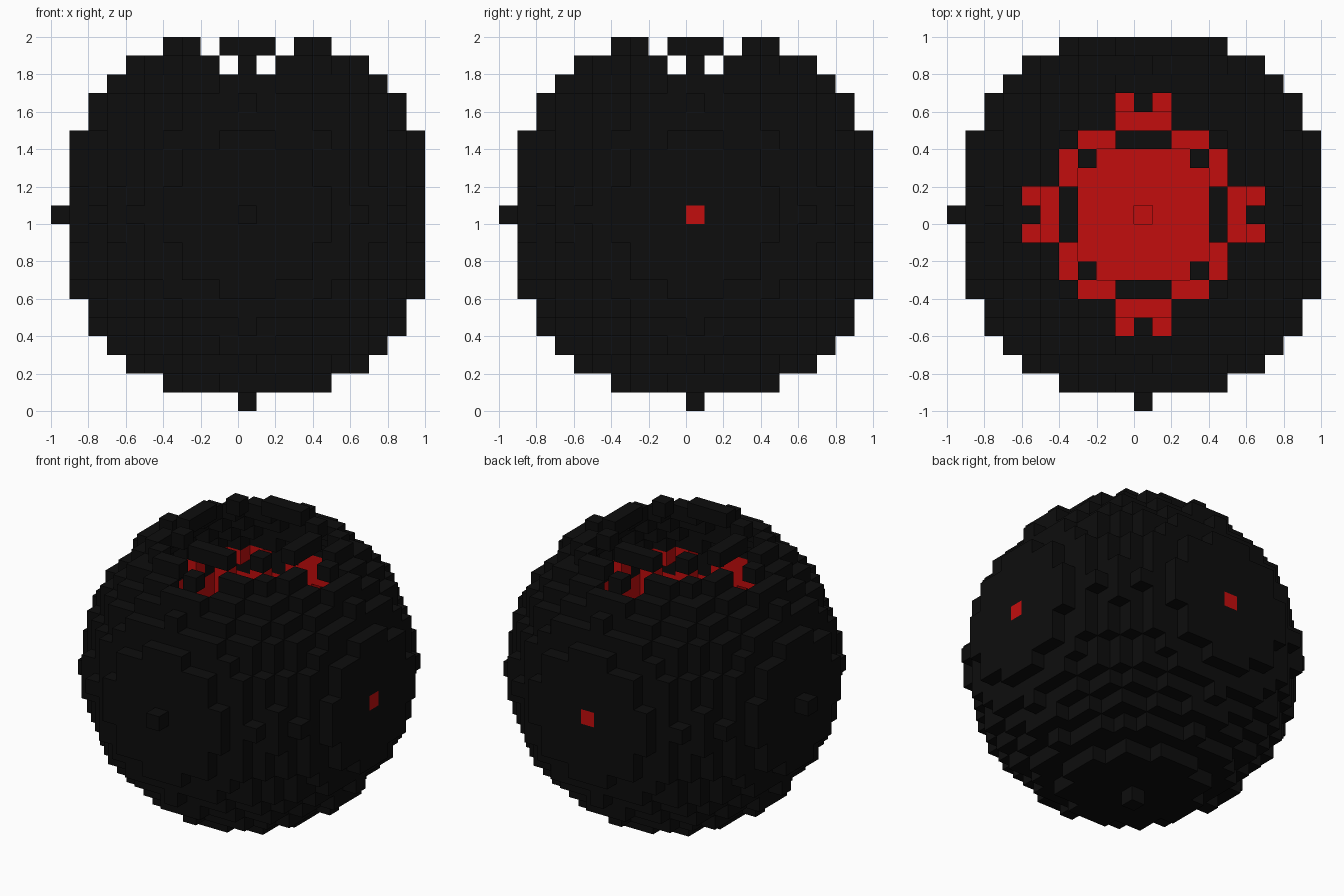
import bpy, bmesh
from mathutils import Vector

cube = bpy.data.objects.get("Cube")
if cube:
    bpy.data.objects.remove(cube, do_unlink=True)

STEP = 0.1            # block size
OUTER, CORE = 10, 9   # ball radius and radius where the red lining starts, in blocks
BOWL, LIFT = 8, 2     # radius of the hollow and how far its centre is raised


def material(name, rgb):
    m = bpy.data.materials.new(name)
    m.use_nodes = True
    m.diffuse_color = (*rgb, 1)
    m.node_tree.nodes["Principled BSDF"].inputs["Base Color"].default_value = (*rgb, 1)
    return m


black = material("black", (0.004, 0.004, 0.004))
red = material("red", (0.54, 0.004, 0.004))


def ball(p, radius, lift=0):
    return p[0] ** 2 + p[1] ** 2 + (p[2] - lift) ** 2 <= radius ** 2


# Blocks of the hollow ball, split into the outer shell and its lining;
# the block range stops one short on the positive sides
span = range(-OUTER, OUTER)
solid = {(x, y, z) for x in span for y in span for z in span
         if ball((x, y, z), OUTER) and not ball((x, y, z), BOWL, LIFT)}
lining = {p for p in solid if ball(p, CORE)}
shell = solid - lining


def build_blocks(name, blocks, mat):
    """Stepped surface: one square wherever a block meets open air."""
    bm = bmesh.new()
    for p in sorted(blocks):
        for axis in range(3):
            for sign in (-1, 1):
                n = list(p)
                n[axis] += sign
                if tuple(n) in solid:
                    continue
                u, v = (axis + 1) % 3, (axis + 2) % 3
                corners = []
                for a, b in ((0, 0), (1, 0), (1, 1), (0, 1))[::sign]:
                    c = Vector(p)
                    c[axis] += sign > 0
                    c[u] += a
                    c[v] += b
                    corners.append(bm.verts.new((c + Vector((0, 0, OUTER))) * STEP))
                bm.faces.new(corners)
    bmesh.ops.remove_doubles(bm, verts=bm.verts, dist=STEP * 0.01)
    mesh = bpy.data.meshes.new(name)
    bm.to_mesh(mesh)
    bm.free()
    mesh.materials.append(mat)
    obj = bpy.data.objects.new(name, mesh)
    bpy.context.collection.objects.link(obj)
    return obj


# Black outer shell with the open top
build_blocks("outer_shell", shell, black)
# Red lining of the hollow, peeping through at three poles
build_blocks("inner_lining", lining, red)
